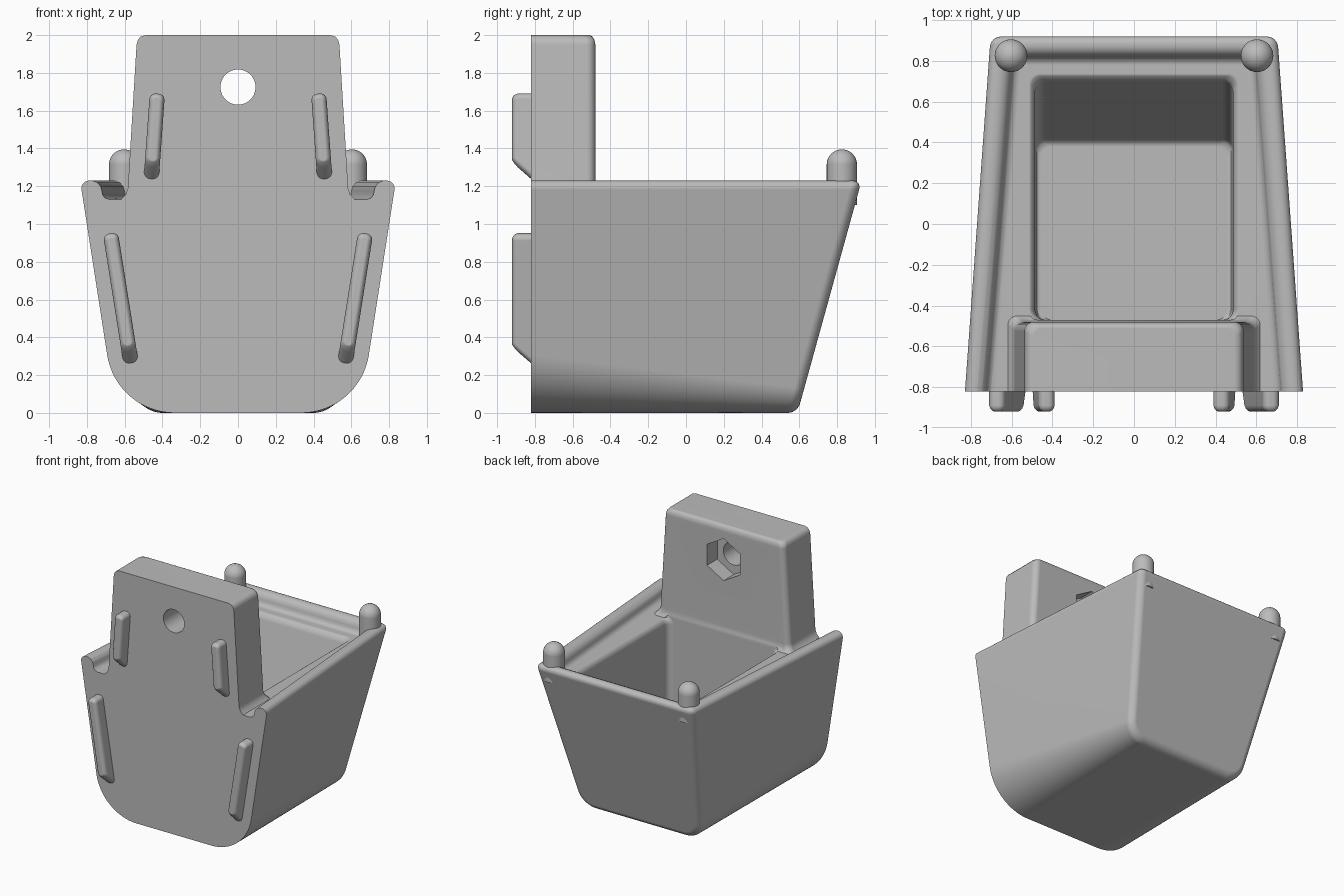
import bpy, bmesh, math
from mathutils import Vector

if "Cube" in bpy.data.objects:
    bpy.data.objects.remove(bpy.data.objects["Cube"])

grey = bpy.data.materials.new("plain_grey")
grey.use_nodes = True
colour = (0.5, 0.5, 0.5, 1)
grey.diffuse_color = colour
grey.node_tree.nodes["Principled BSDF"].inputs["Base Color"].default_value = colour

FRONT, RIM, LEDGE = -0.82, 1.23, 1.13


def rounded(corners, n=8):
    """Outline from (x, y, tangent length) corners, filleting where length > 0."""
    out = []
    for i, (x, y, t) in enumerate(corners):
        p = Vector((x, y, 0))
        if t == 0:
            out.append(p)
            continue
        u = (Vector((*corners[i - 1][:2], 0)) - p).normalized()
        v = (Vector((*corners[(i + 1) % len(corners)][:2], 0)) - p).normalized()
        c = p + (u + v) * t / (1 + u.dot(v))
        a, b = p + u * t - c, p + v * t - c
        for k in range(n + 1):
            out.append(c + a.normalized().slerp(b.normalized(), k / n) * a.length)
    return out


def loft(name, rings, edit=None):
    """Skin equal-length rings and cap both ends."""
    bm = bmesh.new()
    rows = [[bm.verts.new(p) for p in ring] for ring in rings]
    for r, s in zip(rows, rows[1:]):
        for i in range(len(r)):
            bm.faces.new((r[i - 1], r[i], s[i], s[i - 1]))
    bm.faces.new(rows[0])
    bm.faces.new(rows[-1])
    bmesh.ops.recalc_face_normals(bm, faces=bm.faces)
    if edit:
        edit(bm)
    mesh = bpy.data.meshes.new(name)
    bm.to_mesh(mesh)
    bm.free()
    mesh.materials.append(grey)
    obj = bpy.data.objects.new(name, mesh)
    bpy.context.collection.objects.link(obj)
    return obj


def level(points, z):
    return [Vector((p.x, p.y, z)) for p in points]


def activate(obj):
    bpy.ops.object.select_all(action='DESELECT')
    obj.select_set(True)
    bpy.context.view_layer.objects.active = obj


def boolean(obj, other, operation):
    activate(obj)
    mod = obj.modifiers.new(operation, 'BOOLEAN')
    mod.object, mod.operation, mod.solver = other, operation, 'EXACT'
    bpy.ops.object.modifier_apply(modifier=mod.name)
    bpy.data.objects.remove(other)


def finish(obj):
    activate(obj)
    bpy.ops.object.shade_smooth_by_angle(angle=math.radians(35))
    mod = obj.modifiers.new("flat_face_normals", 'WEIGHTED_NORMAL')
    mod.keep_sharp = True


# Tub shell: U-shaped section tapering to a sloped rear wall
def tub_section(top, bottom, t, y_at):
    outline = rounded([(-top, RIM, 0), (-bottom, 0, t), (bottom, 0, t), (top, RIM, 0)], 16)
    return [Vector((p.x, y_at(p.y), p.y)) for p in outline]


def soften_tub(bm):
    def picked(e):
        a, b = (v.co for v in e.verts)
        rear = min(a.y, b.y) > 0.3
        side_rim = min(a.z, b.z) > RIM - 0.001 and abs(a.x - b.x) < 0.5
        return rear or side_rim
    bmesh.ops.bevel(bm, geom=[e for e in bm.edges if picked(e)], offset=0.05,
                    segments=6, profile=0.5, affect='EDGES', clamp_overlap=False)


tub = loft("tub", [
    tub_section(0.836, 0.645, 0.31, lambda z: FRONT),
    tub_section(0.71, 0.53, 0.13, lambda z: 0.59 + 0.34 * z / RIM)], soften_tub)

# Stepped ledge inside the rounded lip, open at the front
ledge_rings = []
for z, d in ((LEDGE, -0.04), (1.137, -0.017), (1.155, -0.003), (1.175, 0),
             (1.2, 0.007), (1.22, 0.025), (RIM, 0.05), (1.4, 0.05)):
    wf, wb, back = 0.734 + d, 0.595 + d, 0.82 + d
    ledge_rings.append(level(rounded([(-wf, -1, 0), (wf, -1, 0),
                                      (wb, back, 0.04), (-wb, back, 0.04)]), z))
boolean(tub, loft("ledge_cutter", ledge_rings), 'DIFFERENCE')

# Upright mounting plate with a flared foot and softened top
plate_rings = []
for z, w, back in ((0.6, 0.4, -0.48), (1.1, 0.4, -0.48), (1.115, 0.63, -0.44),
                   (1.135, 0.615, -0.455), (1.155, 0.595, -0.47), (1.19, 0.583, -0.48),
                   (1.95, 0.537, -0.48), (1.975, 0.53, -0.485),
                   (1.992, 0.515, -0.495), (2.0, 0.49, -0.51)):
    plate_rings.append(level(rounded([(-w, FRONT, 0), (w, FRONT, 0),
                                      (w, back, 0.045), (-w, back, 0.045)]), z))
boolean(tub, loft("mounting_plate", plate_rings), 'UNION')

# Deep cavity with a sloped rear wall
cavity_rings = []
for z, d in ((0.08, -0.03), (0.09, -0.01), (0.11, 0), (1.085, 0),
             (1.11, 0.007), (1.125, 0.02), (1.133, 0.035), (1.2, 0.035)):
    w, back = 0.485 + d, 0.41 + 0.283 * (z - 0.08) + d
    cavity_rings.append(level(rounded([(-w, -0.47, 0.05), (w, -0.47, 0.05),
                                       (w, back, 0.05), (-w, back, 0.05)]), z))
boolean(tub, loft("cavity_cutter", cavity_rings), 'DIFFERENCE')

# Bolt hole with a hexagonal nut recess behind it
for sides, radius, depth, y in ((48, 0.093, 1, -0.65), (6, 0.17, 0.3, -0.46)):
    bpy.ops.mesh.primitive_cylinder_add(vertices=sides, radius=radius, depth=depth,
                                        location=(0, y, 1.725),
                                        rotation=(math.pi / 2, 0, 0))
    boolean(tub, bpy.context.object, 'DIFFERENCE')
finish(tub)


# Raised ribs on the front, chamfered at the lower end
def rib(name, top, bottom):
    a, b = Vector((top[0], 0, top[1])), Vector((bottom[0], 0, bottom[1]))
    axis = (a - b).normalized()
    across = Vector((axis.z, 0, -axis.x))
    rings = []
    for depth, inset in ((-0.01, 0), (0.07, 0), (0.085, 0.005), (0.095, 0.014), (0.1, 0.025)):
        w, hi, lo = 0.04 - inset, (a - b).length - inset, max(depth, 0) + inset * 0.3
        shape = rounded([(-w, lo, w * 0.9), (w, lo, w * 0.9), (w, hi, w * 0.8), (-w, hi, w * 0.8)])
        rings.append([b + across * p.x + axis * p.y + Vector((0, FRONT - depth, 0))
                      for p in shape])
    finish(loft(name, rings))


# Domed corner pegs
def peg(name, x):
    r, shoulder = 0.08, 1.315
    steps = [(1.1, r)] + [(shoulder + r * math.sin(t), r * math.cos(t))
                          for t in (math.pi / 2 * k / 10.1 for k in range(11))]
    rings = [[Vector((x + q * math.cos(s), 0.825 + q * math.sin(s), z))
              for s in (math.tau * k / 32 for k in range(32))] for z, q in steps]
    finish(loft(name, rings))


for side, s in (("left", 1), ("right", -1)):
    rib(f"upper_rib_{side}", (s * 0.427, 1.69), (s * 0.46, 1.23))
    rib(f"lower_rib_{side}", (s * 0.675, 0.95), (s * 0.565, 0.255))
    peg(f"peg_{side}", s * 0.603)
